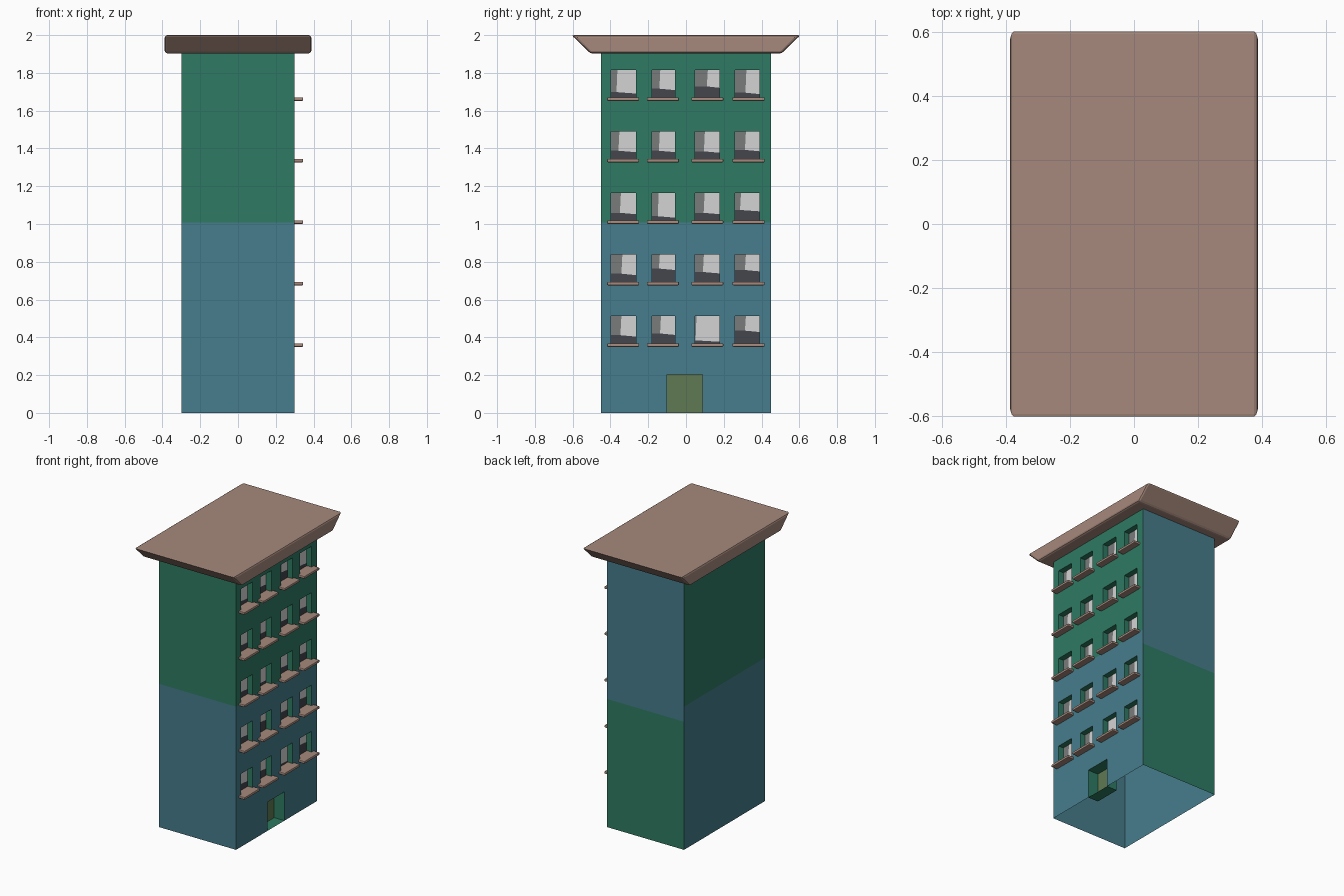
import bpy, bmesh

if "Cube" in bpy.data.objects:
    bpy.data.objects.remove(bpy.data.objects["Cube"])


def material(name, r, g, b):
    m = bpy.data.materials.new(name)
    lin = [((c / 255 + 0.055) / 1.055) ** 2.4 for c in (r, g, b)]
    m.diffuse_color = (*lin, 1)
    m.use_nodes = True
    m.node_tree.nodes["Principled BSDF"].inputs["Base Color"].default_value = m.diffuse_color
    return m


GREEN = material("green_wall", 46, 122, 98)
BLUE = material("blue_wall", 70, 125, 140)
BROWN = material("brown_stone", 166, 137, 124)
OLIVE = material("olive_door", 95, 122, 82)
LIGHT = material("light_glass", 212, 212, 212)
MID = material("mid_grey_glass", 122, 124, 124)
DARK = material("dark_grey_glass", 68, 70, 77)

HX, HY, TOP = 0.3, 0.45, 1.91
SPLIT = 1.008                       # height where wall colour changes
ROWS = [0.36 + 0.3255 * i for i in range(5)]
COLS = [(-0.397, -0.266), (-0.18, -0.058), (0.048, 0.178), (0.26, 0.39)]
DOOR = (-0.10, 0.088, 0.203)
WIN_DEPTH, DOOR_DEPTH = 0.04, 0.08


def make(name, bm, mats):
    me = bpy.data.meshes.new(name)
    bm.to_mesh(me)
    bm.free()
    for m in mats:
        me.materials.append(m)
    ob = bpy.data.objects.new(name, me)
    bpy.context.collection.objects.link(ob)
    return ob


def face(bm, pts, mat=0):
    f = bm.faces.new([bm.verts.new(p) for p in pts])
    f.material_index = mat


def right_rect(bm, x, y0, y1, z0, z1, mat=0):
    face(bm, [(x, y0, z0), (x, y1, z0), (x, y1, z1), (x, y0, z1)], mat)


def reveal(bm, y0, y1, z0, z1, depth):
    # four inner sides of an opening in the right wall
    a, b = HX - depth, HX
    ring = [(y0, z0), (y1, z0), (y1, z1), (y0, z1)]
    for (ya, za), (yb, zb) in zip(ring, ring[1:] + ring[:1]):
        face(bm, [(b, ya, za), (b, yb, zb), (a, yb, zb), (a, ya, za)])


# plain walls: front, left and back (back has its colours swapped)
bm = bmesh.new()
corners = [(HX, HY), (-HX, HY), (-HX, -HY), (HX, -HY)]
for i in range(3):
    (xa, ya), (xb, yb) = corners[i], corners[i + 1]
    s = TOP - SPLIT if i == 0 else SPLIT
    for z0, z1, mat in ((0, s, 1), (s, TOP, 0)):
        face(bm, [(xa, ya, z0), (xb, yb, z0), (xb, yb, z1), (xa, ya, z1)],
             1 - mat if i == 0 else mat)
make("plain_walls", bm, [GREEN, BLUE])

# right wall in horizontal bands, with openings left out
bm = bmesh.new()
bands = [(0, DOOR[2], [DOOR[:2]])]
z = DOOR[2]
for s in ROWS:
    w0, w1 = s + 0.003, s + 0.154
    if z < SPLIT < w0:
        bands.append((z, SPLIT, []))
        z = SPLIT
    bands += [(z, w0, []), (w0, w1, COLS)]
    z = w1
bands.append((z, TOP, []))
for z0, z1, holes in bands:
    edges = [-HY] + [y for h in holes for y in h] + [HY]
    for y0, y1 in zip(edges[::2], edges[1::2]):
        right_rect(bm, HX, y0, y1, z0, z1, int((z0 + z1) / 2 < SPLIT))
make("right_wall", bm, [GREEN, BLUE])

# reveals of windows and door
bm = bmesh.new()
for s in ROWS:
    for y0, y1 in COLS:
        reveal(bm, y0, y1, s + 0.003, s + 0.154, WIN_DEPTH)
reveal(bm, DOOR[0], DOOR[1], 0, DOOR[2], DOOR_DEPTH)
make("opening_reveals", bm, [GREEN])

# door leaf
bm = bmesh.new()
right_rect(bm, HX - DOOR_DEPTH, DOOR[0], DOOR[1], 0, DOOR[2])
make("door", bm, [OLIVE])

# window panes: grey strip on the left, dark strip below, light remainder
# (left share, dark share) per window, lowest row first
SHARES = [
    [(.38, .32), (.35, .38), (.02, .14), (.4, .48)],
    [(.42, .32), (.3, .5), (.32, .38), (.4, .45)],
    [(.36, .3), (.25, .18), (.35, .3), (.2, .4)],
    [(.3, .32), (.3, .32), (.36, .3), (.4, .35)],
    [(.22, .22), (.32, .34), (.48, .42), (.42, .2)],
]
bm = bmesh.new()
for s, shares in zip(ROWS, SHARES):
    for (y0, y1), (f, d) in zip(COLS, shares):
        def P(u, v):
            return (HX - WIN_DEPTH, y0 + u * (y1 - y0), s + 0.003 + v * 0.151)
        g, e = f + 0.04, d - 0.05
        face(bm, [P(0, 0), P(1, 0), P(1, e), P(f, d), P(0, d)], 2)
        face(bm, [P(0, d), P(f, d), P(g, 1), P(0, 1)], 1)
        face(bm, [P(f, d), P(1, e), P(1, 1), P(g, 1)], 0)
make("window_panes", bm, [LIGHT, MID, DARK])


def bevelled_box(name, x0, x1, y0, y1, z0, z1, width, inset=0.0):
    # box whose bottom may be narrower in y, with bevelled edges
    bm = bmesh.new()
    bmesh.ops.create_cube(bm, size=1)
    ym = (y0 + y1) / 2
    for v in bm.verts:
        low = v.co.z < 0
        half = (y1 - y0) / 2 - (inset if low else 0)
        v.co = (x1 if v.co.x > 0 else x0,
                ym + (half if v.co.y > 0 else -half), z0 if low else z1)
    bmesh.ops.bevel(bm, geom=bm.edges[:], offset=width, segments=2,
                    profile=0.5, affect='EDGES')
    return make(name, bm, [BROWN])


# sills
for r, s in enumerate(ROWS):
    for c, yc in enumerate((-0.333, -0.122, 0.113, 0.331)):
        bevelled_box(f"sill_{r}_{c}", HX - WIN_DEPTH, 0.345, yc - 0.085,
                     yc + 0.085, s - 0.01, s + 0.008, 0.005)

# flared roof slab
bevelled_box("roof", -0.388, 0.388, -0.606, 0.606, 1.903, 2.0, 0.013, 0.1)
